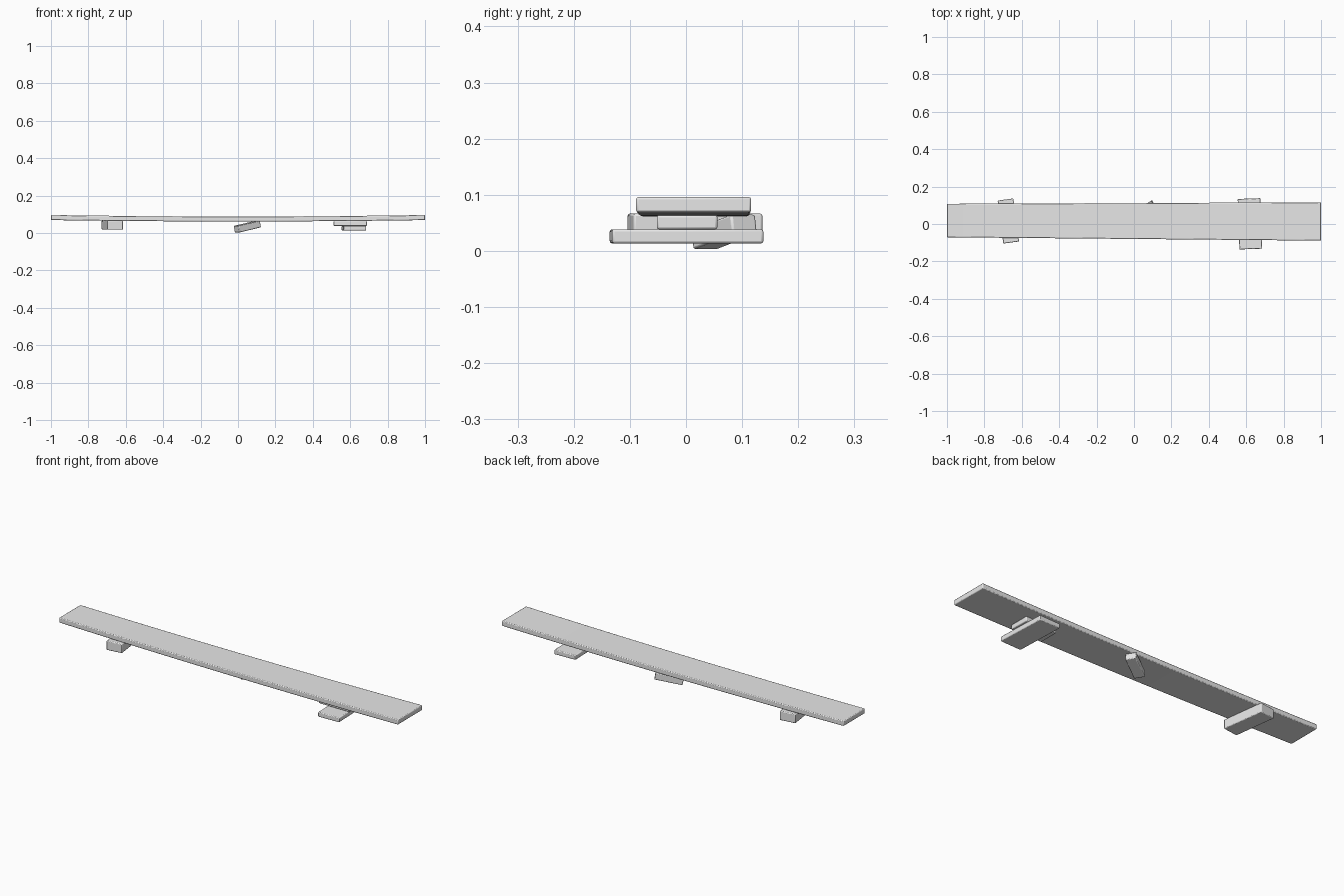
import bpy, bmesh, math

if "Cube" in bpy.data.objects:
    bpy.data.objects.remove(bpy.data.objects["Cube"])

grey = bpy.data.materials.new("plain grey")
grey.diffuse_color = (0.8, 0.8, 0.8, 1)
grey.use_nodes = True
grey.node_tree.nodes["Principled BSDF"].inputs["Base Color"].default_value = grey.diffuse_color


def finish(ob, bevel):
    ob.data.materials.append(grey)
    mod = ob.modifiers.new("soft edges", 'BEVEL')
    mod.width = bevel
    mod.segments = 2
    mod.limit_method = 'ANGLE'
    mod.angle_limit = math.radians(40)
    bpy.context.view_layer.objects.active = ob
    ob.select_set(True)
    bpy.ops.object.shade_smooth_by_angle(angle=math.radians(35))
    ob.select_set(False)


def block(name, loc, size, tilt=0, turn=0, bevel=0.004):
    bpy.ops.mesh.primitive_cube_add(size=1, location=loc,
                                    rotation=(0, math.radians(tilt), math.radians(turn)))
    ob = bpy.context.object
    ob.name = name
    ob.scale = size
    bpy.ops.object.transform_apply(location=False, rotation=False, scale=True)
    ob.select_set(False)
    finish(ob, bevel)


# Sagging plank, slightly wider at its right end
bm = bmesh.new()
steps = 16
rings = []
for i in range(steps + 1):
    x = -1 + 2 * i / steps
    y0 = -0.080 - 0.009 * x
    y1 = 0.112 + 0.004 * x
    z = 0.0615 + 0.0075 * x * x
    rings.append([bm.verts.new((x, y, h)) for y, h in
                  ((y0, z), (y1, z), (y1, z + 0.027), (y0, z + 0.027))])
for a, b in zip(rings, rings[1:]):
    for k in range(4):
        n = (k + 1) % 4
        bm.faces.new((a[k], a[n], b[n], b[k]))
bm.faces.new(rings[0])
bm.faces.new(rings[-1])
bmesh.ops.recalc_face_normals(bm, faces=bm.faces)
mesh = bpy.data.meshes.new("plank")
bm.to_mesh(mesh)
bm.free()
plank = bpy.data.objects.new("plank", mesh)
bpy.context.collection.objects.link(plank)
finish(plank, 0.004)

# Supports underneath
block("left_support", (-0.672, 0.016, 0.042), (0.085, 0.232, 0.049), turn=7.5)
block("right_lower_slab", (0.62, 0.001, 0.026), (0.122, 0.27, 0.025), turn=2)
block("right_upper_slab", (0.60, 0.002, 0.051), (0.18, 0.108, 0.025))
block("middle_wedge", (0.05, 0.068, 0.034), (0.138, 0.052, 0.036), tilt=-11.5, turn=32)
